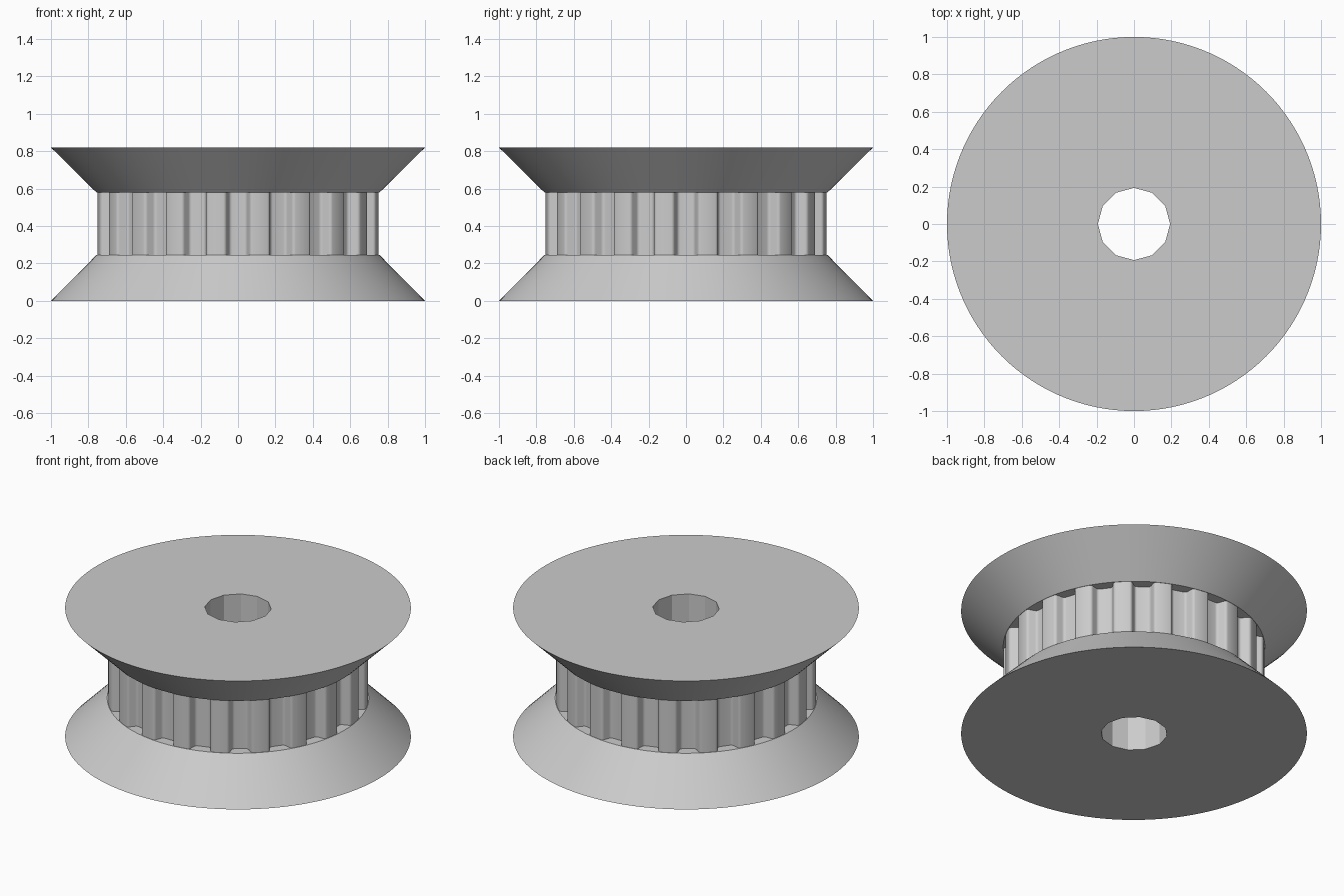
import bpy, bmesh, math

if "Cube" in bpy.data.objects:
    bpy.data.objects.remove(bpy.data.objects["Cube"])

TEETH = 20
R_TOOTH, R_RIM, R_NECK, R_BORE = 0.755, 1.0, 0.757, 0.193
Z1, Z2, HEIGHT = 0.245, 0.58, 0.82

grey = bpy.data.materials.new("light grey")
grey.diffuse_color = (0.6, 0.6, 0.6, 1)
grey.use_nodes = True
grey.node_tree.nodes["Principled BSDF"].inputs["Base Color"].default_value = grey.diffuse_color


def circle(radius, count):
    return [(radius * math.cos(2 * math.pi * i / count),
             radius * math.sin(2 * math.pi * i / count)) for i in range(count)]


def ring_part(name, low, high, z0, z1, caps=True):
    """Solid between two matching outlines, with a twelve-sided bore."""
    bm = bmesh.new()

    def loop(points, z):
        verts = [bm.verts.new((x, y, z)) for x, y in points]
        edges = [bm.edges.new((verts[i - 1], verts[i])) for i in range(len(verts))]
        return verts, edges

    bore = circle(R_BORE, 12)
    out0, out1 = loop(low, z0), loop(high, z1)
    in0, in1 = loop(bore, z0), loop(bore, z1)
    for a, b in ((out0[0], out1[0]), (in1[0], in0[0])):
        for i in range(len(a)):
            bm.faces.new((a[i - 1], a[i], b[i], b[i - 1]))
    if caps:
        for outer, inner, up in ((out0, in0, -1), (out1, in1, 1)):
            res = bmesh.ops.triangle_fill(bm, edges=outer[1] + inner[1],
                                          use_beauty=True, normal=(0, 0, up))
            for f in res["geom"]:
                if isinstance(f, bmesh.types.BMFace):
                    f.normal_update()
                    if f.normal.z * up < 0:
                        f.normal_flip()
    mesh = bpy.data.meshes.new(name)
    bm.to_mesh(mesh)
    bm.free()
    mesh.materials.append(grey)
    obj = bpy.data.objects.new(name, mesh)
    bpy.context.collection.objects.link(obj)
    bpy.ops.object.select_all(action='DESELECT')
    obj.select_set(True)
    bpy.context.view_layer.objects.active = obj
    bpy.ops.object.shade_smooth_by_angle(angle=math.radians(24))
    return obj


# Half of one belt groove: (sideways offset, depth), rounded at rim and floor
half = [(0.079, 0.0), (0.073, 0.001), (0.0676, 0.0036), (0.0633, 0.0077),
        (0.0603, 0.0131), (0.0489, 0.0445), (0.0459, 0.0499),
        (0.0416, 0.054), (0.0363, 0.0567), (0.0302, 0.0576)]
groove = [(-s, d) for s, d in half] + [(s, d) for s, d in reversed(half)]

# Toothed outline, one groove centred on each axis
toothed = []
for k in range(TEETH):
    a = 2 * math.pi * k / TEETH
    c, s = math.cos(a), math.sin(a)
    for side, depth in groove:
        r = math.sqrt(R_TOOTH ** 2 - 0.079 ** 2) - depth
        toothed.append((r * c - side * s, r * s + side * c))
    m = a + math.pi / TEETH
    toothed.append((R_TOOTH * math.cos(m), R_TOOTH * math.sin(m)))

# Toothed core between two conical flanges
ring_part("toothed_core", toothed, toothed, Z1, Z2, caps=False)
ring_part("lower_flange", circle(R_RIM, 120), circle(R_NECK, 120), 0, Z1)
ring_part("upper_flange", circle(R_NECK, 120), circle(R_RIM, 120), Z2, HEIGHT)
